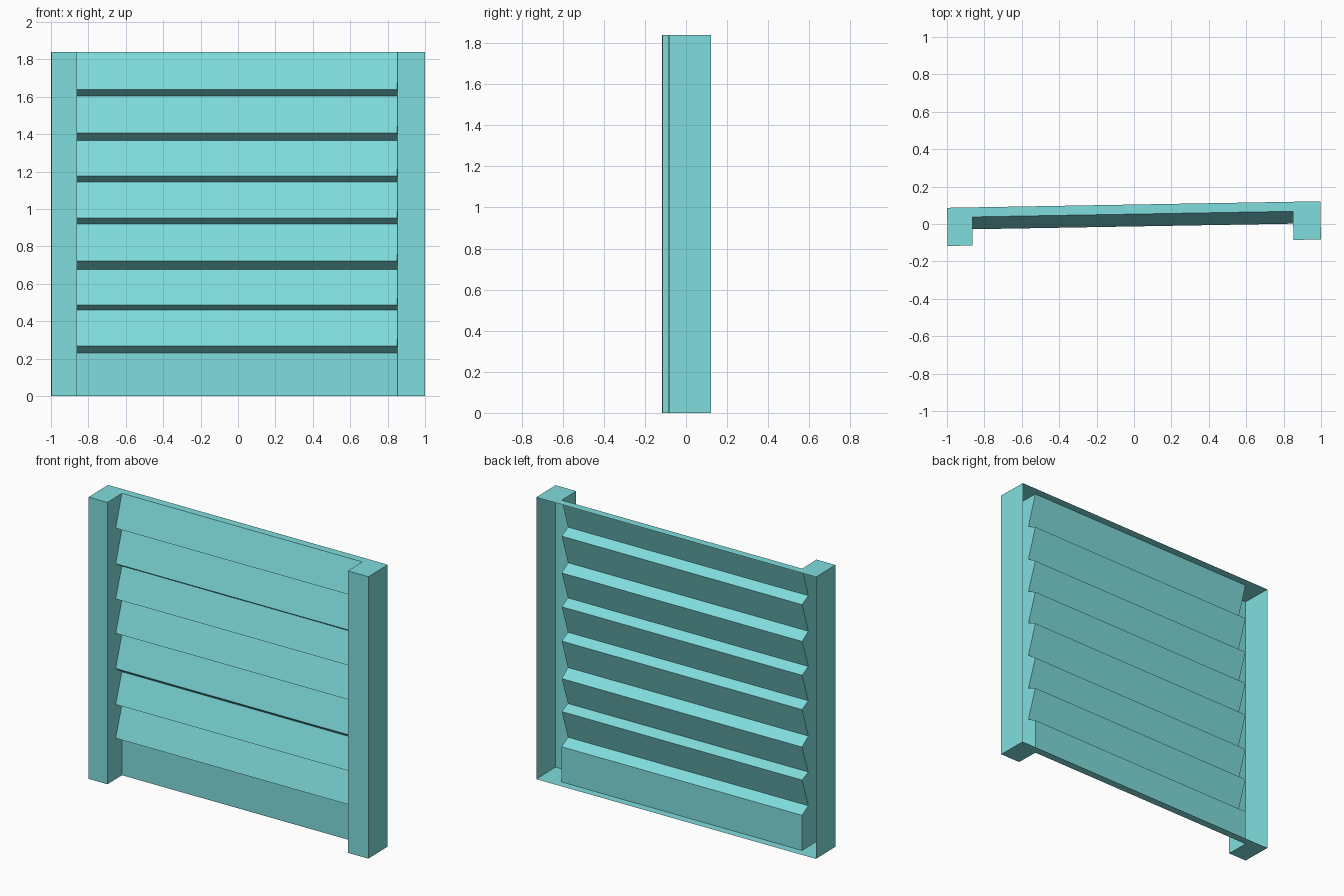
import bpy, bmesh
from math import radians
from mathutils import Matrix, Vector

cube = bpy.data.objects.get("Cube")
if cube:
    bpy.data.objects.remove(cube, do_unlink=True)

# Single turquoise paint
paint = bpy.data.materials.new("turquoise paint")
paint.use_nodes = True
colour = (0.216, 0.723, 0.723, 1)
paint.diffuse_color = colour
paint.node_tree.nodes["Principled BSDF"].inputs["Base Color"].default_value = colour

HALF, HEIGHT = 0.998, 1.84
FRONT, BACK = -0.1, 0.104            # faces of the posts
LIP, VALLEY = -0.013, 0.053          # front and rear of the louvre folds
IN_L, IN_R = -0.864, 0.851           # inner faces of the posts
TURN = Matrix.Rotation(radians(1), 4, "Z")
DOWN, UP, FORWARD = Vector((0, 0, -1)), Vector((0, 0, 1)), Vector((0, -1, 0))

# Louvre folds: lower and upper height of each step
STEPS = [(0.23, 0.267), (0.46, 0.487), (0.675, 0.722), (0.92, 0.952),
         (1.144, 1.176), (1.365, 1.406), (1.605, 1.638)]
fold = [(VALLEY, 0)]
for low, high in STEPS:
    fold += [(VALLEY, low), (LIP, high)]
fold.append((VALLEY, HEIGHT))


def sheet(name, faces):
    """Thin sheet part from (outline, outward direction) pairs."""
    bm = bmesh.new()
    for outline, outward in faces:
        face = bm.faces.new([bm.verts.new(p) for p in outline])
        face.normal_update()
        if face.normal.dot(outward) < 0:
            face.normal_flip()
    bmesh.ops.remove_doubles(bm, verts=bm.verts, dist=1e-4)
    bm.transform(TURN)
    mesh = bpy.data.meshes.new(name)
    bm.to_mesh(mesh)
    bm.free()
    mesh.materials.append(paint)
    bpy.context.collection.objects.link(bpy.data.objects.new(name, mesh))


# Folded louvre panel
sheet("louvre_panel", [
    ([(IN_L, y0, z0), (IN_R, y0, z0), (IN_R, y1, z1), (IN_L, y1, z1)], FORWARD)
    for (y0, z0), (y1, z1) in zip(fold, fold[1:])])

# Hollow posts, open at the back, inner wall cut to the folds
for name, outer, inner in (("left_post", HALF, IN_R), ("right_post", -HALF, IN_L)):
    side = Vector((outer, 0, 0))
    sheet(name, [
        ([(outer, FRONT, 0), (outer, BACK, 0),
          (outer, BACK, HEIGHT), (outer, FRONT, HEIGHT)], side),
        ([(outer, FRONT, 0), (inner, FRONT, 0),
          (inner, FRONT, HEIGHT), (outer, FRONT, HEIGHT)], FORWARD),
        ([(inner, y, z) for y, z in [(FRONT, HEIGHT), (FRONT, 0)] + fold], -side)])

# Channel-shaped caps joining both posts
plan = [(-HALF, BACK), (-HALF, FRONT), (IN_L, FRONT), (IN_L, VALLEY),
        (IN_R, VALLEY), (IN_R, FRONT), (HALF, FRONT), (HALF, BACK)]
for name, z, outward in (("bottom_cap", 0, DOWN), ("top_cap", HEIGHT, UP)):
    sheet(name, [([(x, y, z) for x, y in plan], outward)])
